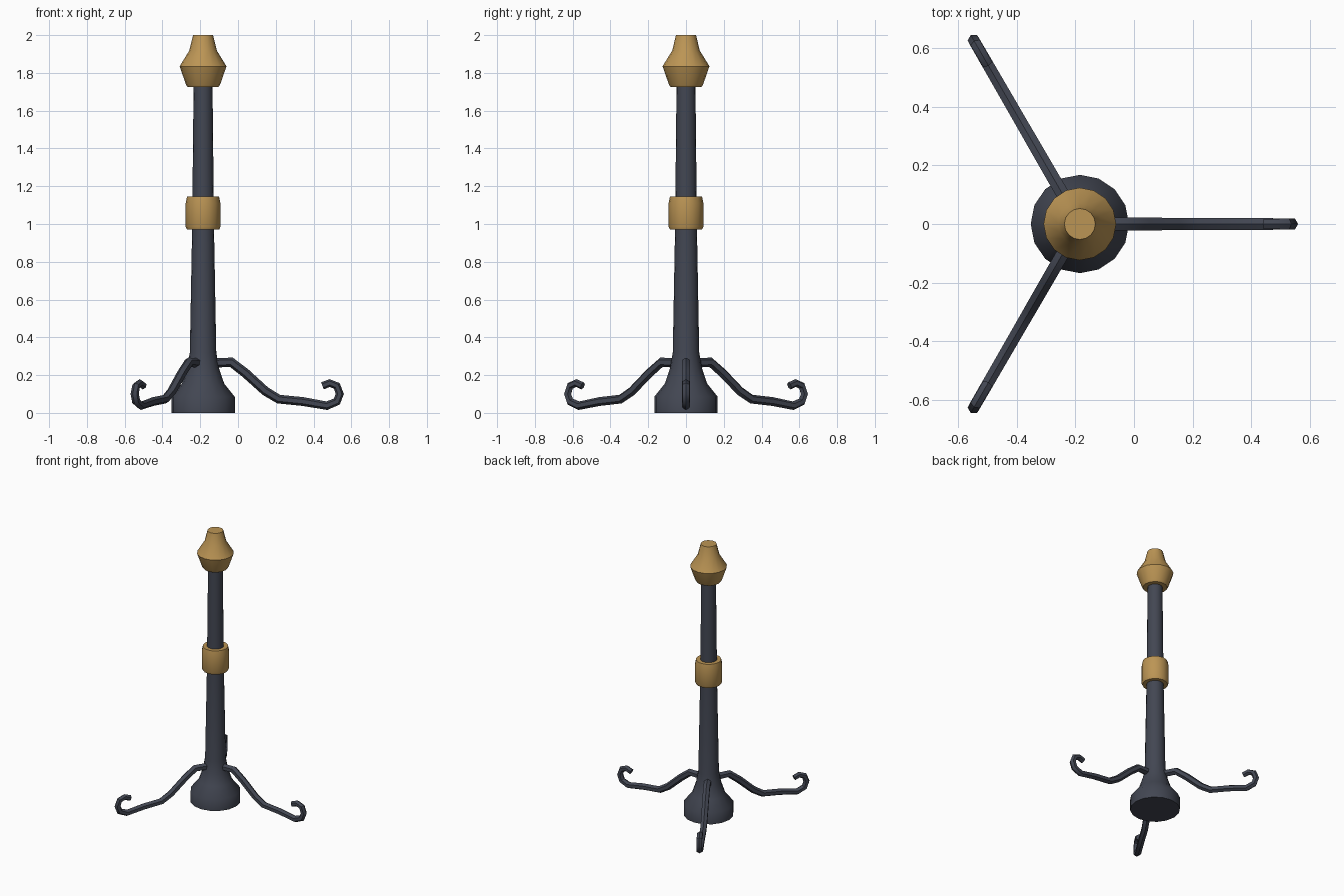
import bpy, bmesh, math
from mathutils import Vector, Matrix

if "Cube" in bpy.data.objects:
    bpy.data.objects.remove(bpy.data.objects["Cube"], do_unlink=True)

AXIS_X = -0.185


def make_material(name, rgb):
    mat = bpy.data.materials.new(name)
    mat.use_nodes = True
    colour = (*rgb, 1)
    mat.diffuse_color = colour
    mat.node_tree.nodes["Principled BSDF"].inputs["Base Color"].default_value = colour
    return mat


def skin_rings(name, rings, mat, angle):
    """Bridge a list of point rings, cap both ends and shade by angle."""
    bm = bmesh.new()
    loops = [[bm.verts.new(p) for p in ring] for ring in rings]
    count = len(loops[0])
    for a, b in zip(loops, loops[1:]):
        for i in range(count):
            j = (i + 1) % count
            bm.faces.new((a[i], a[j], b[j], b[i]))
    bm.faces.new(loops[0])
    bm.faces.new(loops[-1])
    bmesh.ops.recalc_face_normals(bm, faces=bm.faces)
    mesh = bpy.data.meshes.new(name)
    bm.to_mesh(mesh)
    bm.free()
    mesh.materials.append(mat)
    obj = bpy.data.objects.new(name, mesh)
    bpy.context.collection.objects.link(obj)
    obj.location.x = AXIS_X
    bpy.ops.object.select_all(action='DESELECT')
    obj.select_set(True)
    bpy.context.view_layer.objects.active = obj
    bpy.ops.object.shade_smooth_by_angle(angle=math.radians(angle))
    return obj


def circle(sides):
    return [(math.cos(math.tau * i / sides), math.sin(math.tau * i / sides))
            for i in range(sides)]


def lathe(name, profile, mat, sides=16):
    rings = [[(r * c, r * s, z) for c, s in circle(sides)] for r, z in profile]
    return skin_rings(name, rings, mat, 40)


def sweep(path, r_start, r_end, sides=6):
    """Rings of a tapering bar along a path in the XZ plane."""
    pts = [Vector((x, 0, z)) for x, z in path]
    rings = []
    for i, p in enumerate(pts):
        before = (p - pts[max(i - 1, 0)]).normalized()
        after = (pts[min(i + 1, len(pts) - 1)] - p).normalized()
        tangent = (before + after).normalized()
        normal = Vector((-tangent.z, 0, tangent.x))
        r = r_start + (r_end - r_start) * i / (len(pts) - 1)
        rings.append([p + normal * r * c + Vector((0, r * s, 0))
                      for c, s in circle(sides)])
    return rings


iron = make_material("dark_iron", (0.055, 0.062, 0.085))
brass = make_material("brass", (0.5, 0.3, 0.09))

# Flared base and tapering pole
lathe("pole", [(0.168, 0), (0.168, 0.085), (0.112, 0.155), (0.085, 0.235),
               (0.07, 0.32), (0.058, 0.97), (0.05, 1.74)], iron)

# Collar around the middle of the pole
lathe("collar", [(0.085, 0.97), (0.092, 0.985), (0.092, 1.11),
                 (0.085, 1.145)], brass)

# Finial at the top
lathe("finial", [(0.082, 1.725), (0.09, 1.737), (0.124, 1.835),
                 (0.073, 1.918), (0.053, 2.0)], brass)

# Three legs with curled feet
leg_path = [(0.05, 0.265), (0.15, 0.268), (0.225, 0.21), (0.33, 0.115),
            (0.4, 0.073), (0.53, 0.06), (0.655, 0.038), (0.708, 0.06),
            (0.724, 0.1), (0.708, 0.143), (0.67, 0.158), (0.632, 0.143)]
for k, side in enumerate(("left", "back_right", "front_right")):
    turn = Matrix.Rotation(k * math.tau / 3, 3, 'Z')
    rings = [[turn @ p for p in ring] for ring in sweep(leg_path, 0.026, 0.02)]
    skin_rings("leg_" + side, rings, iron, 40)
